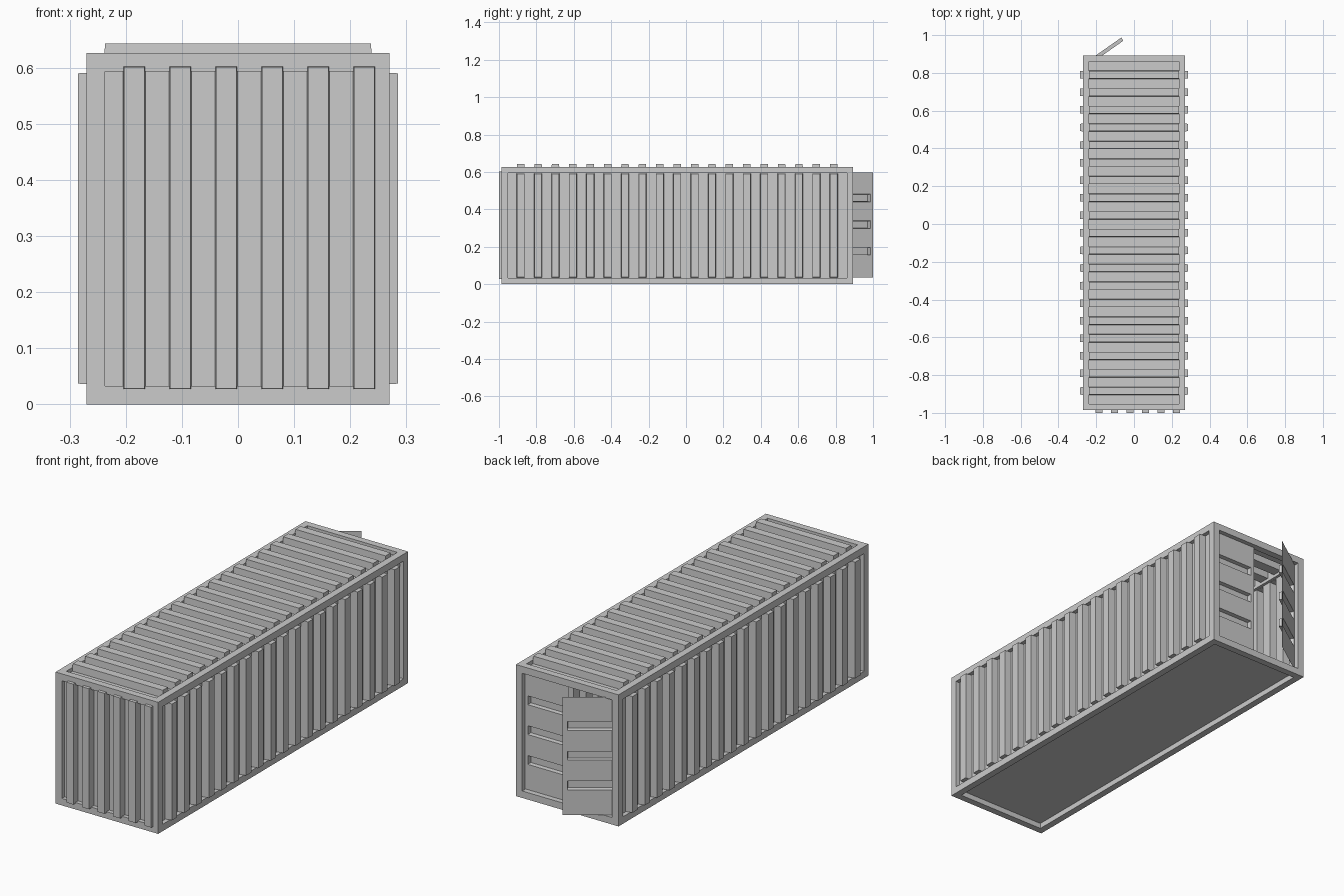
import bpy, bmesh, math
from mathutils import Vector, Matrix

if "Cube" in bpy.data.objects:
    bpy.data.objects.remove(bpy.data.objects["Cube"])

# Outer frame limits and beam thickness
X, Y0, Y1, Z, T = 0.27, -0.986, 0.893, 0.626, 0.033
YC = (Y0 + Y1) / 2
AX, AY, AZ = Vector((1, 0, 0)), Vector((0, 1, 0)), Vector((0, 0, 1))


def finish(name, bm):
    me = bpy.data.meshes.new(name)
    bm.to_mesh(me)
    bm.free()
    ob = bpy.data.objects.new(name, me)
    bpy.context.collection.objects.link(ob)
    return ob


def box(name, lo, hi):
    bm = bmesh.new()
    lo, hi = Vector(lo), Vector(hi)
    bmesh.ops.create_cube(bm, size=1, matrix=Matrix.Translation((lo + hi) / 2)
                          @ Matrix.Diagonal((*(hi - lo), 1)))
    return finish(name, bm)


def ribbed_panel(name, origin, a, b, out, a_span, b_span, ribs, width, rib_span, depth):
    """Flat sheet in the a/b plane; a tapered rib is pushed along out*depth at each centre."""
    us = sorted([*a_span] + [c + s * width / 2 for c in ribs for s in (-1, 1)])
    vs = [b_span[0], rib_span[0], rib_span[1], b_span[1]]
    bm = bmesh.new()
    rows = [[bm.verts.new(Vector(origin) + a * u + b * v) for v in vs] for u in us]
    flip = a.cross(b).dot(out) < 0
    rib_faces = []
    for i in range(len(us) - 1):
        for j in range(3):
            q = [rows[i][j], rows[i + 1][j], rows[i + 1][j + 1], rows[i][j + 1]]
            f = bm.faces.new(q[::-1] if flip else q)
            if j == 1 and i % 2 == 1:
                rib_faces.append(f)
    for f in bmesh.ops.extrude_discrete_faces(bm, faces=rib_faces)['faces']:
        c = f.calc_center_median()
        for v in f.verts:
            d = v.co - c
            for ax in (a, b):
                v.co -= ax * math.copysign(0.002, d.dot(ax))
            v.co += out * depth
    return finish(name, bm)


# Frame: corner posts, long rails and cross rails
for sx, side in ((-1, "left"), (1, "right")):
    xa, xb = sorted((sx * X, sx * (X - T)))
    for y, end in ((Y0, "front"), (Y1 - T, "back")):
        box(f"{end}_{side}_post", (xa, y, 0), (xb, y + T, Z))
    for z, lvl in ((0, "lower"), (Z - T, "upper")):
        box(f"{lvl}_{side}_rail", (xa, Y0 + T, z), (xb, Y1 - T, z + T))
for y, end in ((Y0, "front"), (Y1 - T, "back")):
    for z, lvl in ((0, "lower"), (Z - T, "upper")):
        box(f"{lvl}_{end}_rail", (T - X, y, z), (X - T, y + T, z + T))

# Floor
box("floor", (-X + 0.02, Y0 + 0.02, 0.026), (X - 0.02, Y1 - 0.02, 0.032))

# Corrugated side walls and roof
long_ribs = [-0.884 + i * 0.093 for i in range(19)]
y_span = (Y0 + 0.02, Y1 - 0.02)
for sx, side in ((-1, "left"), (1, "right")):
    ribbed_panel(f"{side}_wall", (sx * 0.25, 0, 0), AY, AZ, AX * sx, y_span,
                 (0.02, Z - 0.02), long_ribs, 0.043, (0.035, 0.592), 0.035)
ribbed_panel("roof", (0, 0, Z - 0.018), AY, AX, AZ, y_span,
             (-0.25, 0.25), long_ribs, 0.043, (-0.239, 0.239), 0.035)

# Corrugated front wall
ribbed_panel("front_wall", (0, Y0 + 0.02, 0), AX, AZ, -AY, (-0.25, 0.25), (0.02, Z - 0.02),
             [-0.185 + i * 0.082 for i in range(6)], 0.04, (0.026, 0.603), 0.034)

# Back doors with pressed grooves: right one closed, left one swung open
swing = math.radians(35)
W = 0.228
for name, hinge, b, out in (
        ("closed_door", (X - T, Y1 - 0.022, 0), -AX, AY),
        ("open_door", (T - X, Y1 - 0.025, 0),
         Vector((math.cos(swing), math.sin(swing), 0)),
         Vector((-math.sin(swing), math.cos(swing), 0)))):
    ribbed_panel(name, hinge, AZ, b, out, (0.035, 0.597), (0, W),
                 [0.176, 0.318, 0.46], 0.042, (0.014, W - 0.02), -0.02)
